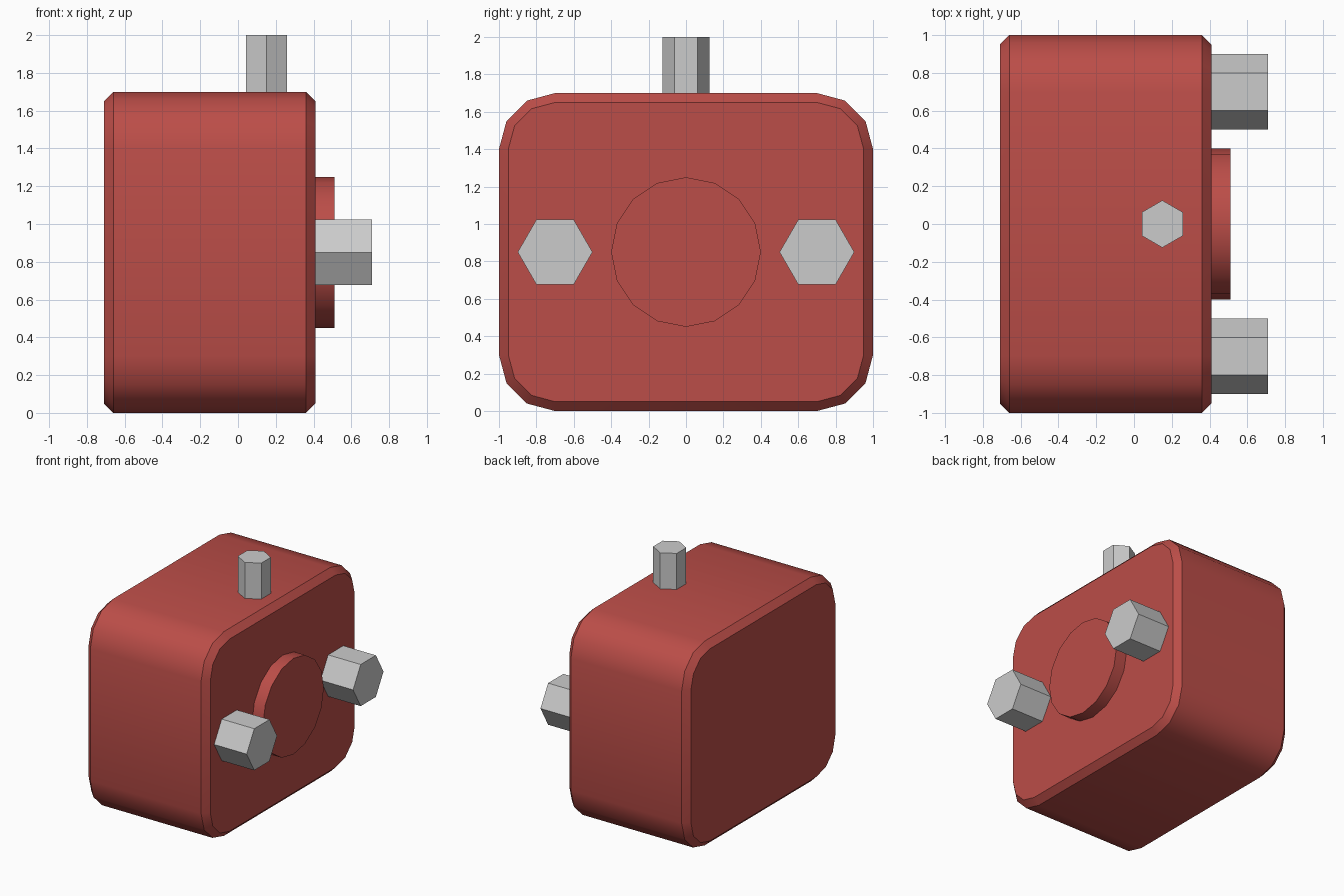
import bpy, bmesh
from math import cos, sin, pi, radians
from mathutils import Matrix

if "Cube" in bpy.data.objects:
    bpy.data.objects.remove(bpy.data.objects["Cube"])

red = bpy.data.materials.new("red_paint")
red.diffuse_color = (0.5, 0.075, 0.065, 1)
red.use_nodes = True
red.node_tree.nodes["Principled BSDF"].inputs["Base Color"].default_value = red.diffuse_color


def finish(name, bm, material=None, smooth=False):
    bmesh.ops.recalc_face_normals(bm, faces=bm.faces)
    mesh = bpy.data.meshes.new(name)
    bm.to_mesh(mesh)
    bm.free()
    obj = bpy.data.objects.new(name, mesh)
    bpy.context.collection.objects.link(obj)
    if material:
        mesh.materials.append(material)
    if smooth:
        bpy.ops.object.select_all(action='DESELECT')
        obj.select_set(True)
        bpy.context.view_layer.objects.active = obj
        bpy.ops.object.shade_smooth_by_angle(angle=radians(35))
    return obj


def rounded_outline(radius):
    # Corner centres stay fixed, so a smaller radius insets the outline
    points = []
    for i, (cy, cz) in enumerate([(0.7, 1.4), (-0.7, 1.4), (-0.7, 0.3), (0.7, 0.3)]):
        for k in range(4):
            a = i * pi / 2 + k * pi / 6
            points.append((cy + radius * cos(a), cz + radius * sin(a)))
    return points


def prism(name, sides, radius, depth, matrix, material=None, smooth=False):
    # Prism standing on its local z = 0, first vertex along local y
    bm = bmesh.new()
    bmesh.ops.create_cone(bm, cap_ends=True, segments=sides, radius1=radius,
                          radius2=radius, depth=depth)
    turn = Matrix.Translation((0, 0, depth / 2))
    bmesh.ops.transform(bm, matrix=matrix @ turn, verts=bm.verts)
    return finish(name, bm, material, smooth)


# Rounded housing with chamfered rims at both ends
bm = bmesh.new()
rings = []
for x, r in [(-0.71, 0.25), (-0.66, 0.3), (0.36, 0.3), (0.41, 0.25)]:
    rings.append([bm.verts.new((x, y, z)) for y, z in rounded_outline(r)])
for a, b in zip(rings, rings[1:]):
    for i in range(len(a)):
        j = (i + 1) % len(a)
        bm.faces.new((a[i], a[j], b[j], b[i]))
bm.faces.new(rings[0])
bm.faces.new(rings[-1])
finish("housing", bm, red, True)

# Raised disc and two hexagonal ports on the +x face
to_x = Matrix.Rotation(pi / 2, 4, 'Y')
prism("face_disc", 16, 0.4, 0.1, Matrix.Translation((0.41, 0, 0.85)) @ to_x, red, True)
for side, label in [(-1, "front"), (1, "back")]:
    prism(label + "_port", 6, 0.2, 0.3, Matrix.Translation((0.41, side * 0.7, 0.85)) @ to_x)

# Hexagonal stem on top
prism("top_stem", 6, 0.125, 0.3, Matrix.Translation((0.15, 0, 1.7)))
